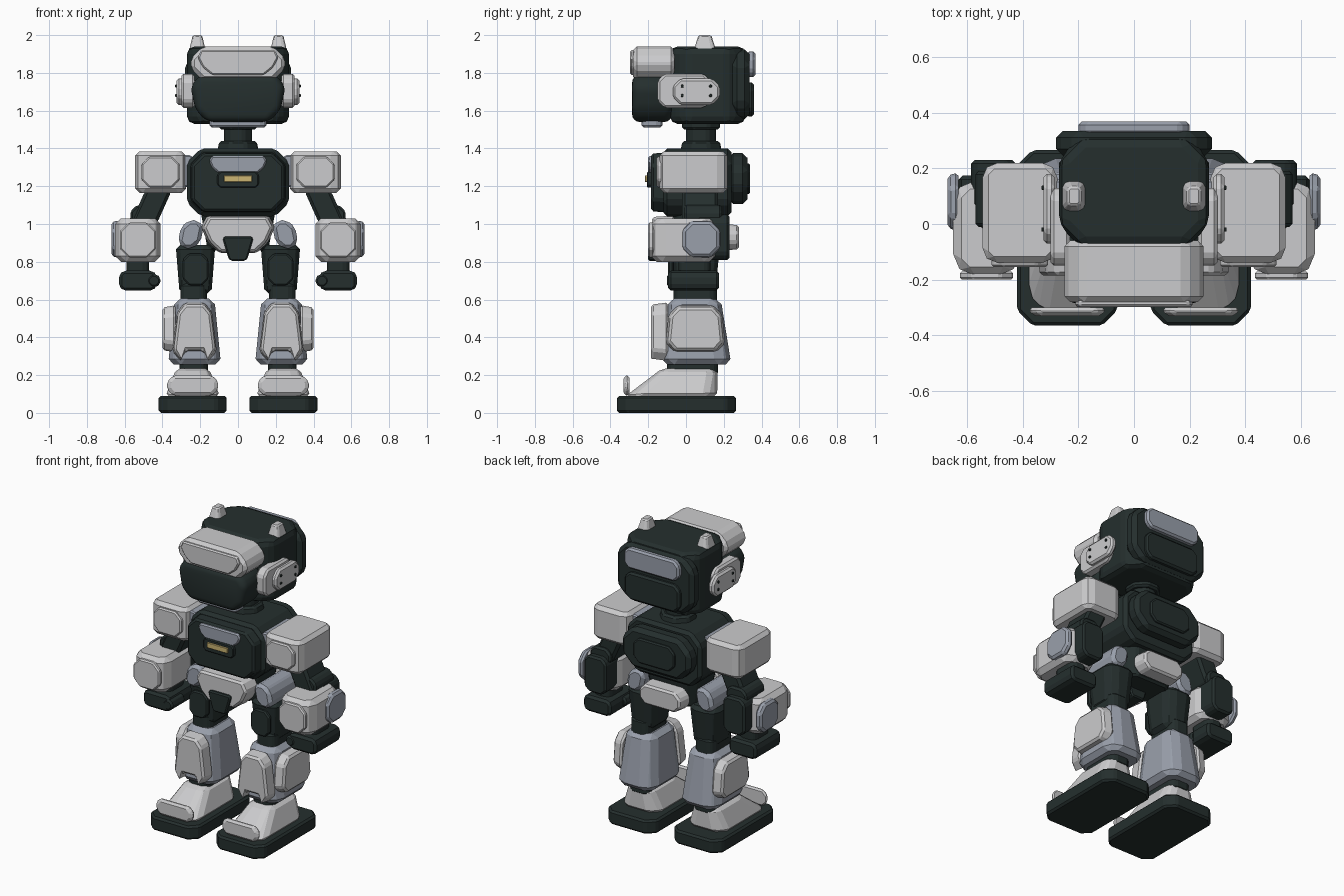
import bpy, bmesh
from mathutils import Vector

default_cube = bpy.data.objects.get("Cube")
if default_cube:
    bpy.data.objects.remove(default_cube, do_unlink=True)


def material(name, red, green, blue):
    mat = bpy.data.materials.new(name)
    mat.use_nodes = True
    mat.diffuse_color = (red, green, blue, 1)
    shader = mat.node_tree.nodes["Principled BSDF"]
    shader.inputs["Base Color"].default_value = mat.diffuse_color
    return mat


WHITE = material("off_white", .6, .6, .61)
GREY = material("blue_grey", .32, .35, .41)
DARK = material("dark_green_black", .018, .028, .027)
GOLD = material("gold", .6, .46, .17)


def outline(width, height, cut, lean, skew, notch):
    """Cut-corner rectangle; lean narrows the bottom, or the top if negative."""
    c = cut * min(width, height)
    w, h = width / 2, height / 2
    right = [(w - c, -h), (w, c - h), (w, h - c), (w - c, h)]
    if notch:
        right = [(w * notch, c - h), (w * notch + c / 2, -h)] + right
    points = right + [(-a, b) for a, b in reversed(right)]
    direction = 1 if lean > 0 else -1
    return [(a * (1 - abs(lean) * (.5 - direction * b / height)) + skew * b, b)
            for a, b in points]


def block(name, color, center, size, along="z", cut=.2, taper=(1, 1), shift=(0, 0),
          lean=0, skew=0, notch=0, bevel=.012, segments=1, smooth=False):
    """Extrude an outline along an axis; parts off the centre line come in pairs."""
    axis = "xyz".index(along)
    across = [i for i in range(3) if i != axis]
    points = outline(size[across[0]], size[across[1]], cut, lean, skew, notch)
    sides = {"left_": 1, "right_": -1} if center[0] else {"": 1}
    for prefix, side in sides.items():
        bm = bmesh.new()
        rings = []
        for end in (0, 1):
            ring = []
            for point in points:
                p = Vector(center)
                p[axis] += size[axis] * (end - .5)
                for i, value, offset in zip(across, point, shift):
                    p[i] += value * taper[end] + offset * end
                p.x *= side
                ring.append(bm.verts.new(p))
            bm.faces.new(ring)
            rings.append(ring)
        low, high = rings
        for i in range(len(points)):
            bm.faces.new((low[i - 1], low[i], high[i], high[i - 1]))
        bmesh.ops.recalc_face_normals(bm, faces=bm.faces)
        sharp = [e for e in bm.edges if e.calc_face_angle() > .3]
        bmesh.ops.bevel(bm, geom=sharp, offset=bevel, segments=segments, profile=.5,
                        affect='EDGES', clamp_overlap=True)
        mesh = bpy.data.meshes.new(prefix + name)
        bm.to_mesh(mesh)
        bm.free()
        mesh.materials.append(color)
        part = bpy.data.objects.new(prefix + name, mesh)
        bpy.context.collection.objects.link(part)
        if smooth:
            bpy.ops.object.select_all(action='DESELECT')
            part.select_set(True)
            bpy.context.view_layer.objects.active = part
            bpy.ops.object.shade_smooth_by_angle()
    return Vector(center), Vector(size)


def panel(name, color, host, direction, cover):
    """Thin raised plate on the front (-1) or back (1) of a host block."""
    center, size = host
    place = center + Vector((0, direction * size.y / 2, 0))
    block(name, color, place, (size.x * cover, .03, size.z * cover), along="y",
          cut=.25, bevel=.008)


# Feet
block("sole", DARK, center=(.24, -.05, .045), size=(.36, .63, .09), cut=.15)
block("foot", WHITE, center=(.24, -.08, .16), size=(.29, .49, .15),
      taper=(1, .6), shift=(0, .1), bevel=.02)
block("toe_cap", WHITE, center=(.24, -.315, .145), size=(.28, .03, .11), along="y",
      cut=.3, taper=(.9, 1))
block("ankle", DARK, center=(.235, .035, .25), size=(.15, .27, .1))

# Lower legs
block("shin", GREY, center=(.23, .055, .43), size=(.28, .37, .35),
      taper=(1, .75), shift=(0, -.01), bevel=.035)
block("shin_guard", WHITE, center=(.23, -.14, .43), size=(.25, .09, .31), along="y",
      lean=-.3, notch=.4, taper=(.92, 1))
block("shin_side_plate", WHITE, center=(.365, .05, .445), size=(.07, .33, .25), along="x",
      lean=-.15, taper=(1, .9))
block("knee", DARK, center=(.235, .05, .625), size=(.14, .23, .12))

# Thighs
thigh = block("thigh", DARK, center=(.225, .05, .76), size=(.21, .26, .26),
              taper=(.8, 1), bevel=.035)
panel("thigh_panel", DARK, thigh, direction=-1, cover=.65)

# Pelvis
block("waist", DARK, center=(0, .05, .97), size=(.4, .3, .22), taper=(.8, 1))
block("front_skirt", WHITE, center=(0, -.12, .945), size=(.45, .12, .2), along="y",
      cut=.3, lean=.4, taper=(.92, 1))
block("crotch_guard", DARK, center=(0, -.08, .87), size=(.17, .24, .13), along="y",
      cut=.1, lean=.45)
block("side_skirt", GREY, center=(.25, .035, .945), size=(.12, .29, .15), along="y",
      cut=.3, skew=-.2, bevel=.02)
block("rear_skirt", WHITE, center=(0, .23, .93), size=(.32, .1, .14), along="y",
      cut=.3, taper=(1, .92))

# Torso
block("torso", DARK, center=(0, .06, 1.22), size=(.54, .36, .36), along="y", bevel=.02)
block("chest_plate", DARK, center=(0, -.14, 1.22), size=(.51, .09, .32), along="y",
      taper=(.95, 1))
block("chest_vent", GREY, center=(0, -.185, 1.315), size=(.33, .03, .09), along="y",
      cut=.3, lean=.25, bevel=.008)
block("badge_frame", DARK, center=(0, -.19, 1.235), size=(.22, .035, .085), along="y",
      bevel=.006)
block("badge", GOLD, center=(0, -.205, 1.24), size=(.15, .025, .035), along="y",
      cut=.1, bevel=.003)
backpack = block("backpack", DARK, center=(0, .275, 1.24), size=(.5, .1, .27), along="y",
                 cut=.3, bevel=.025)
panel("backpack_panel", DARK, backpack, direction=1, cover=.6)
block("chest_collar", GREY, center=(.27, .03, 1.28), size=(.06, .26, .17), along="y")

# Neck
block("neck_base", DARK, center=(0, .08, 1.41), size=(.22, .22, .06), cut=.3, taper=(1, .9))
block("neck", DARK, center=(0, .08, 1.46), size=(.15, .16, .14), cut=.3)
block("neck_ring", DARK, center=(0, .08, 1.53), size=(.2, .2, .06), cut=.3)

# Shoulders and upper arms
shoulder = block("shoulder", WHITE, center=(.41, .04, 1.275), size=(.27, .36, .22),
                 cut=.12, bevel=.025)
panel("shoulder_panel", WHITE, shoulder, direction=-1, cover=.75)
block("upper_arm", DARK, center=(.46, .075, 1.09), size=(.14, .19, .22), along="y",
      skew=-.45, bevel=.02)
block("elbow", DARK, center=(.495, .09, 1.045), size=(.15, .2, .11), along="y", cut=.3)

# Forearms
forearm = block("forearm", WHITE, center=(.53, -.015, .915), size=(.24, .34, .23),
                bevel=.03)
panel("forearm_panel", WHITE, forearm, direction=-1, cover=.8)
block("forearm_shield", GREY, center=(.65, .08, .92), size=(.04, .21, .2), along="x",
      cut=.25, taper=(1, .9))
block("forearm_back", DARK, center=(.505, .145, .93), size=(.16, .17, .24), along="y")

# Hands
block("wrist", DARK, center=(.53, .045, .78), size=(.12, .17, .1))
block("fist", DARK, center=(.53, .04, .7), size=(.2, .27, .105), along="y", bevel=.02)
block("thumb", DARK, center=(.445, -.03, .7), size=(.07, .14, .07), along="y", cut=.3)

# Head shell
block("head", DARK, center=(0, .115, 1.735), size=(.54, .4, .41), bevel=.04, segments=2)
block("head_back_rim", DARK, center=(0, .29, 1.74), size=(.56, .09, .37), along="y",
      bevel=.025)
block("head_back_lower_panel", DARK, center=(0, .34, 1.66), size=(.4, .04, .18), along="y")
block("head_back_upper_panel", GREY, center=(0, .345, 1.845), size=(.4, .045, .135),
      along="y", cut=.25)

# Face
block("visor", DARK, center=(0, -.18, 1.665), size=(.53, .21, .25), along="y",
      cut=.25, lean=.2, bevel=.05, segments=4, smooth=True)
block("chin", GREY, center=(0, -.18, 1.535), size=(.3, .11, .05))
block("forehead", WHITE, center=(0, -.17, 1.85), size=(.5, .22, .18), along="y",
      cut=.35, bevel=.02)
block("forehead_panel", WHITE, center=(0, -.285, 1.855), size=(.47, .025, .13), along="y",
      cut=.3, lean=.3, bevel=.008)

# Ear pods with their fixing screws
block("cheek_band", WHITE, center=(.265, -.01, 1.705), size=(.07, .28, .18), along="x")
block("ear_plate", WHITE, center=(.305, .055, 1.7), size=(.04, .25, .14), along="x", cut=.3)
for row, z in {"lower": 1.68, "upper": 1.73}.items():
    for column, y in {"front": -.02, "back": .13}.items():
        block(f"{row}_{column}_screw", DARK, center=(.325, y, z), size=(.015, .015, .015),
              along="x", bevel=.002)

# Horns
block("horn", WHITE, center=(.215, .1, 1.935), size=(.11, .15, .13), taper=(1, .45),
      bevel=.015)
